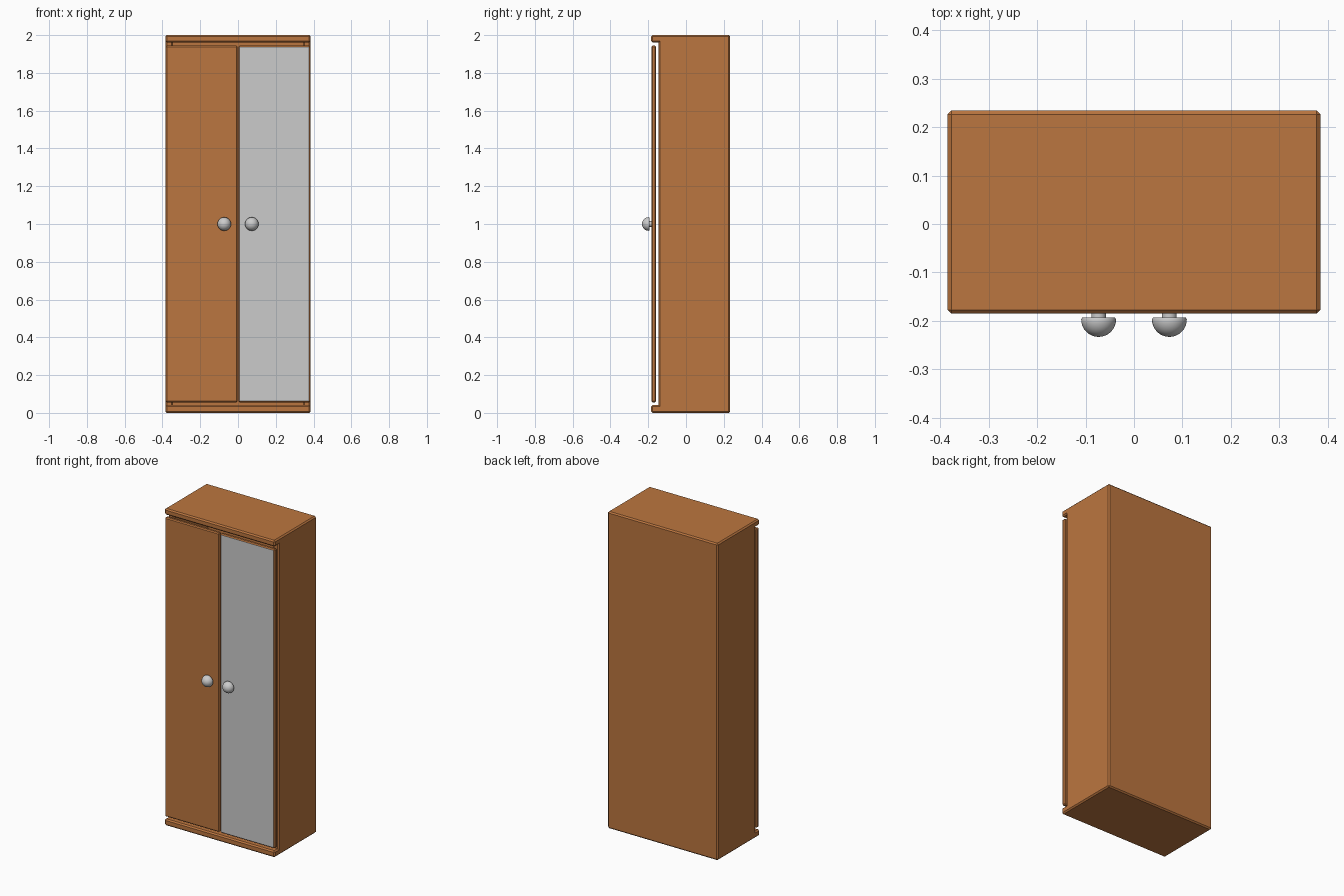
import bpy, bmesh, math
from mathutils import Matrix, Vector

if "Cube" in bpy.data.objects:
    bpy.data.objects.remove(bpy.data.objects["Cube"])


def material(name, rgb):
    m = bpy.data.materials.new(name)
    m.diffuse_color = (*rgb, 1)
    m.use_nodes = True
    m.node_tree.nodes["Principled BSDF"].inputs["Base Color"].default_value = m.diffuse_color
    return m


WOOD = material("wood", (0.5, 0.18, 0.05))
MIRROR = material("mirror", (0.8, 0.8, 0.8))


def finish(name, bm, mats=()):
    bmesh.ops.recalc_face_normals(bm, faces=bm.faces)
    me = bpy.data.meshes.new(name)
    bm.to_mesh(me)
    bm.free()
    ob = bpy.data.objects.new(name, me)
    bpy.context.collection.objects.link(ob)
    for m in mats:
        me.materials.append(m)
    return ob


def chamfer(bm, width):
    bmesh.ops.recalc_face_normals(bm, faces=bm.faces)
    edges = [e for e in bm.edges if len(e.link_faces) == 2
             and e.is_convex and e.calc_face_angle() > 0.5]
    bmesh.ops.bevel(bm, geom=edges, offset=width, offset_type='OFFSET',
                    segments=1, profile=0.5, affect='EDGES', clamp_overlap=True)


# Cabinet carcass: C-shaped side profile, hollowed out from the front
W, FRONT, RECESS, BACK = 0.385, -0.185, -0.145, 0.234
LOW, HIGH, WALL = 0.041, 1.961, 0.04
profile = [(FRONT, 0), (BACK, 0), (BACK, 2), (FRONT, 2),
           (FRONT, HIGH), (RECESS, HIGH), (RECESS, LOW), (FRONT, LOW)]
bm = bmesh.new()
side = bm.faces.new([bm.verts.new((-W, y, z)) for y, z in profile])
ext = bmesh.ops.extrude_face_region(bm, geom=[side], use_keep_orig=True)
bmesh.ops.translate(bm, vec=(2 * W, 0, 0),
                    verts=[v for v in ext["geom"] if isinstance(v, bmesh.types.BMVert)])
bmesh.ops.recalc_face_normals(bm, faces=bm.faces)
for x in (-W + WALL, W - WALL):
    bmesh.ops.bisect_plane(bm, geom=bm.verts[:] + bm.edges[:] + bm.faces[:],
                           plane_co=(x, 0, 0), plane_no=(1, 0, 0))
opening = [f for f in bm.faces
           if (f.calc_center_median() - Vector((0, RECESS, (LOW + HIGH) / 2))).length < 0.01]
cavity = bmesh.ops.extrude_discrete_faces(bm, faces=opening)["faces"]
bmesh.ops.translate(bm, vec=(0, BACK - WALL - RECESS, 0),
                    verts=list({v for f in cavity for v in f.verts}))
chamfer(bm, 0.008)
finish("cabinet_body", bm, [WOOD])


# Doors: chamfered slabs, the right one with a mirror front
def door(name, x0, x1, mirrored):
    bm = bmesh.new()
    size = (x1 - x0, 0.025, 1.888)
    bmesh.ops.create_cube(bm, size=1, matrix=Matrix.Translation(
        ((x0 + x1) / 2, -0.1705, 1.0)) @ Matrix.Diagonal((*size, 1)))
    chamfer(bm, 0.006)
    if mirrored:
        max(bm.faces, key=lambda f: -f.normal.y * f.calc_area()).material_index = 1
    finish(name, bm, [WOOD, MIRROR])


door("left_door", -0.383, -0.003, False)
door("right_door", 0.003, 0.383, True)


# Knobs: half-dome on a short neck, turned around the y axis
def knob(name, x):
    pts = [(0, -0.178), (0.015, -0.178), (0.015, -0.193), (0.034, -0.193)]
    for i in range(9):
        a = i / 8 * math.pi / 2
        pts.append((0.036 * math.cos(a), -0.197 - 0.036 * math.sin(a)))
    bm = bmesh.new()
    vs = [bm.verts.new((x + r, y, 1.0)) for r, y in pts]
    es = [bm.edges.new(p) for p in zip(vs, vs[1:])]
    bmesh.ops.spin(bm, geom=vs + es, cent=(x, 0, 1.0), axis=(0, 1, 0),
                   angle=2 * math.pi, steps=32)
    bmesh.ops.remove_doubles(bm, verts=bm.verts, dist=0.0001)
    ob = finish(name, bm)
    bpy.ops.object.select_all(action='DESELECT')
    ob.select_set(True)
    bpy.context.view_layer.objects.active = ob
    bpy.ops.object.shade_smooth_by_angle(angle=math.radians(35))


knob("left_knob", -0.073)
knob("right_knob", 0.073)
